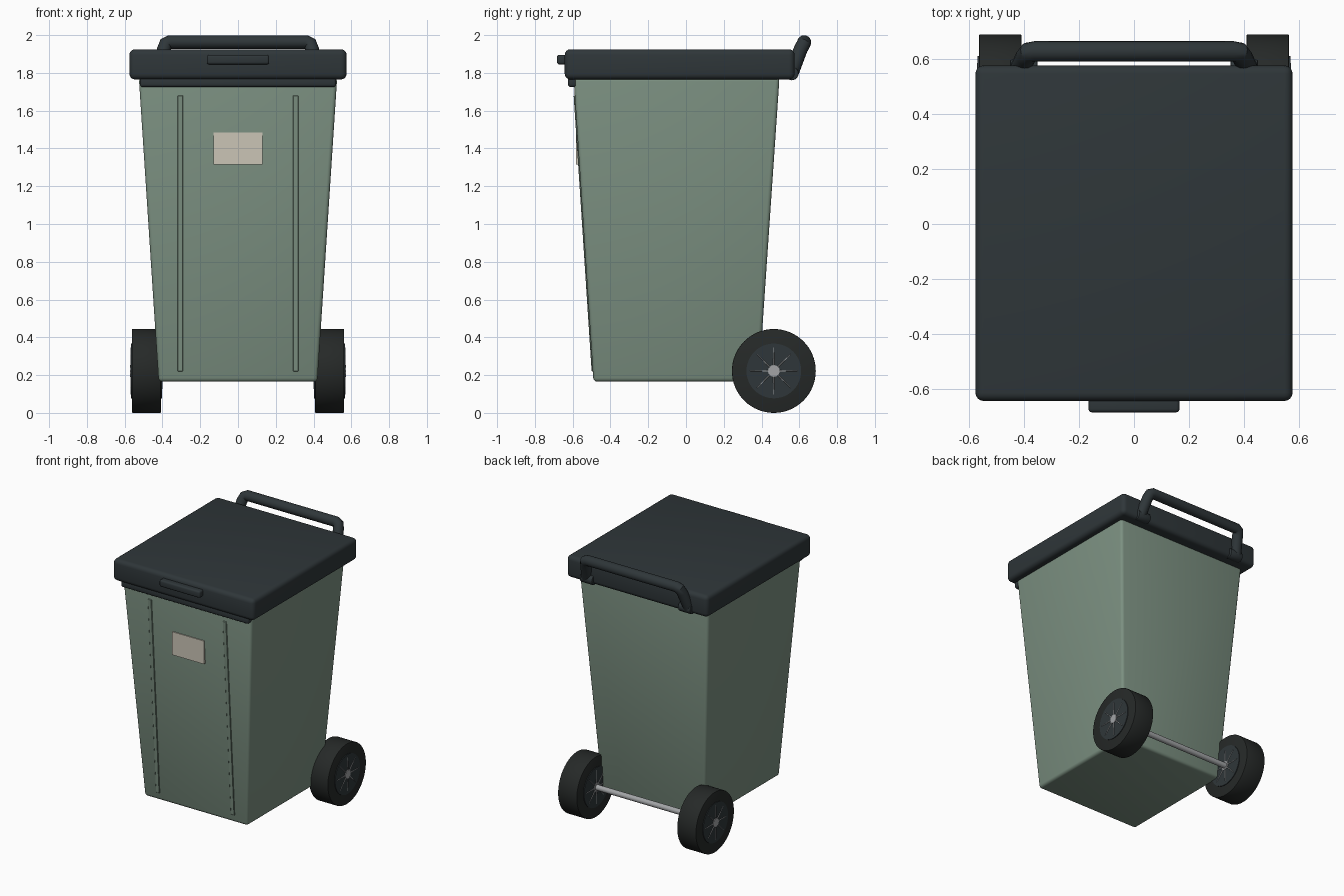
import bpy
import bmesh
from math import radians, pi, sin, cos, atan2
from mathutils import Vector

if "Cube" in bpy.data.objects:
    bpy.data.objects.remove(bpy.data.objects["Cube"])


def material(name, rgb):
    m = bpy.data.materials.new(name)
    m.diffuse_color = (*rgb, 1)
    m.use_nodes = True
    m.node_tree.nodes["Principled BSDF"].inputs["Base Color"].default_value = m.diffuse_color
    return m


GREEN = material("green_plastic", (0.20, 0.28, 0.22))
DARK = material("dark_plastic", (0.028, 0.037, 0.041))
RUBBER = material("rubber", (0.019, 0.022, 0.021))
STEEL = material("steel", (0.36, 0.37, 0.38))
CREAM = material("label_cream", (0.60, 0.56, 0.47))


def finish(ob, name, mat, bevel=0, segments=3):
    ob.name = name
    ob.data.materials.append(mat)
    bpy.ops.object.select_all(action='DESELECT')
    ob.select_set(True)
    bpy.context.view_layer.objects.active = ob
    if bevel:
        b = ob.modifiers.new("bevel", 'BEVEL')
        b.width, b.segments = bevel, segments
        bpy.ops.object.modifier_apply(modifier="bevel")
    bpy.ops.object.shade_smooth_by_angle(angle=radians(35))
    return ob


def taper_box(name, mat, bottom, top, bevel=0, segments=3):
    """Box between two rectangles, each (x0, x1, y0, y1, z)."""
    bm = bmesh.new()
    rings = [[bm.verts.new((r[i], r[j], r[4])) for i, j in ((0, 2), (1, 2), (1, 3), (0, 3))]
             for r in (bottom, top)]
    lo, hi = rings
    bm.faces.new(lo[::-1])
    bm.faces.new(hi)
    for i in range(4):
        k = (i + 1) % 4
        bm.faces.new((lo[i], lo[k], hi[k], hi[i]))
    me = bpy.data.meshes.new(name)
    bm.to_mesh(me)
    bm.free()
    ob = bpy.data.objects.new(name, me)
    bpy.context.collection.objects.link(ob)
    return finish(ob, name, mat, bevel, segments)


def box(name, mat, x0, x1, y0, y1, z0, z1, bevel=0, segments=3):
    return taper_box(name, mat, (x0, x1, y0, y1, z0), (x0, x1, y0, y1, z1), bevel, segments)


def rod(name, mat, a, b, r, r2=None, verts=48, bevel=0):
    a, b = Vector(a), Vector(b)
    bpy.ops.mesh.primitive_cone_add(vertices=verts, radius1=r, radius2=r if r2 is None else r2,
                                    depth=(b - a).length, location=(a + b) / 2,
                                    rotation=(b - a).to_track_quat('Z', 'Y').to_euler())
    return finish(bpy.context.object, name, mat, bevel, 2)


# Body and the lip under the front of the lid
Z0, Z1, F0, F1 = 0.165, 1.775, -0.49, -0.595
taper_box("body", GREEN, (-0.42, 0.42, F0, 0.385, Z0), (-0.525, 0.525, F1, 0.495, Z1), 0.02)
box("front_lip", DARK, -0.52, 0.52, -0.625, -0.575, 1.725, 1.78, 0.015)


def front_y(z):
    return F0 + (F1 - F0) * (z - Z0) / (Z1 - Z0)


# Raised front ribs and blank label
for side, tag in ((-1, "left"), (1, "right")):
    x0, x1 = sorted((side * 0.29, side * 0.32))
    taper_box(f"front_rib_{tag}", GREEN,
              (x0, x1, front_y(0.22) - 0.006, front_y(0.22) + 0.015, 0.22),
              (x0, x1, front_y(1.68) - 0.006, front_y(1.68) + 0.015, 1.68), 0.003, 1)
box("label", CREAM, -0.13, 0.13, -0.583, -0.56, 1.315, 1.485)

# Lid and its grip
box("lid", DARK, -0.575, 0.575, -0.642, 0.575, 1.765, 1.925, 0.03, 4)
box("lid_grip", DARK, -0.165, 0.165, -0.683, -0.62, 1.845, 1.895, 0.012)

# Rear push handle: one bent tube
cu = bpy.data.curves.new("push_handle", 'CURVE')
cu.dimensions = '3D'
cu.bevel_depth, cu.bevel_resolution, cu.use_fill_caps = 0.037, 6, True
path = [(-0.415, 0.56, 1.80), (-0.392, 0.607, 1.925), (-0.383, 0.622, 1.953), (-0.36, 0.626, 1.963)]
path += [(-x, y, z) for x, y, z in reversed(path)]
sp = cu.splines.new('POLY')
sp.points.add(len(path) - 1)
for p, co in zip(sp.points, path):
    p.co = (*co, 1)
ob = bpy.data.objects.new("push_handle", cu)
bpy.context.collection.objects.link(ob)
bpy.ops.object.select_all(action='DESELECT')
ob.select_set(True)
bpy.context.view_layer.objects.active = ob
bpy.ops.object.convert(target='MESH')
finish(bpy.context.object, "push_handle", DARK)

# Axle, hinge mounts and wheels
WY, WZ, R = 0.465, 0.222, 0.222
rod("axle", STEEL, (-0.55, WY, WZ), (0.55, WY, WZ), 0.02, verts=24)
for side, tag in ((-1, "left"), (1, "right")):
    rod(f"handle_mount_{tag}", DARK, (side * 0.35, 0.56, 1.797), (side * 0.45, 0.56, 1.797),
        0.036, verts=24, bevel=0.006)
    rod(f"tyre_{tag}", RUBBER, (side * 0.408, WY, WZ), (side * 0.562, WY, WZ), R, verts=64, bevel=0.004)
    rod(f"wheel_disc_{tag}", DARK, (side * 0.403, WY, WZ), (side * 0.567, WY, WZ), 0.145)
    rod(f"hub_cap_{tag}", STEEL, (side * 0.399, WY, WZ), (side * 0.571, WY, WZ), 0.031, verts=32)
    for x, face in ((0.403, "inner"), (0.567, "outer")):
        for i in range(8):
            c, s = cos(i * pi / 4), sin(i * pi / 4)
            rod(f"spoke_{tag}_{face}_{i + 1}", STEEL,
                (side * x, WY + 0.03 * c, WZ + 0.03 * s),
                (side * x, WY + 0.125 * c, WZ + 0.125 * s), 0.004, 0.0015, verts=6)
